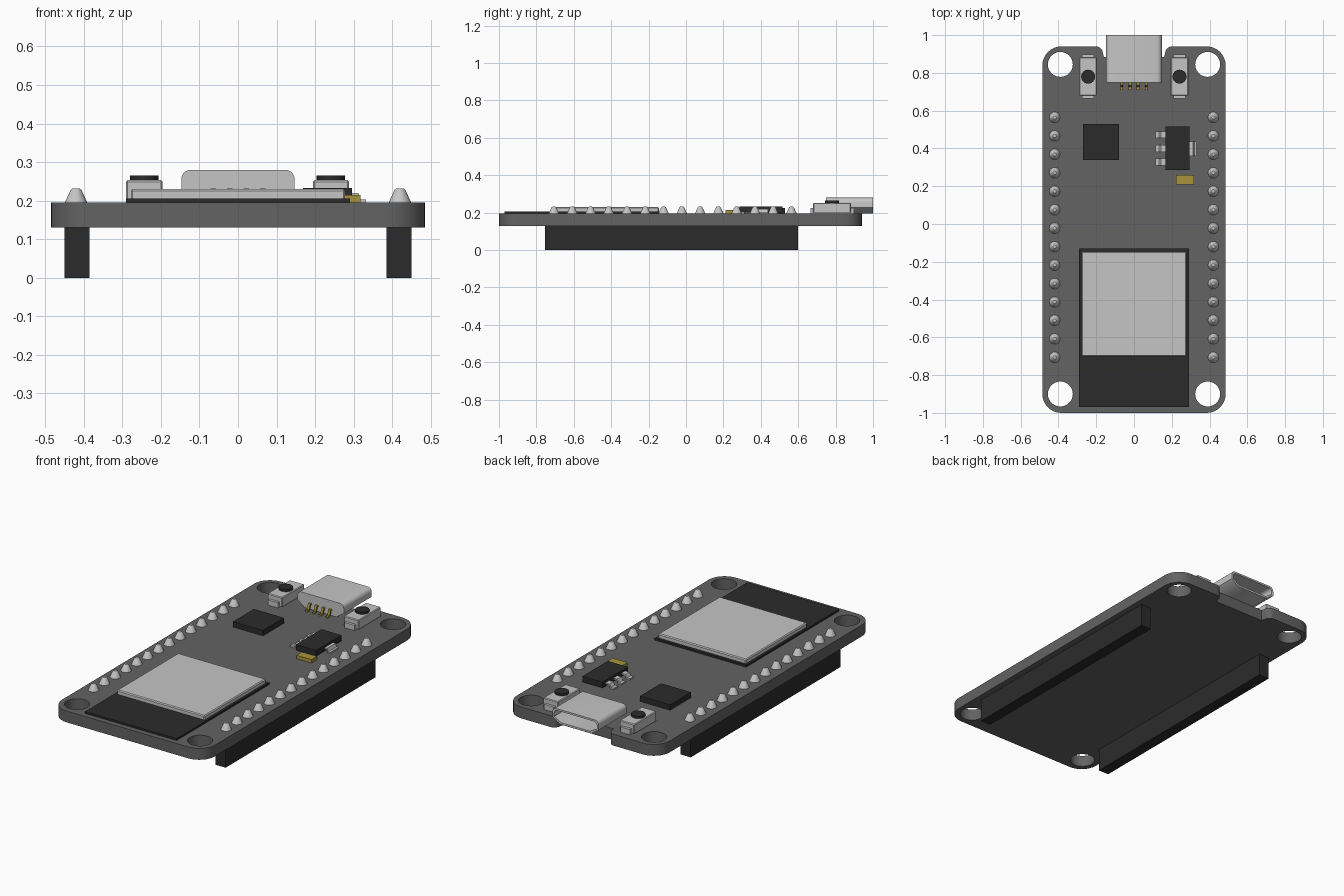
import bpy, bmesh, math
from mathutils import Vector

if "Cube" in bpy.data.objects:
    bpy.data.objects.remove(bpy.data.objects["Cube"])


def material(name, r, g, b):
    m = bpy.data.materials.new(name)
    m.diffuse_color = (r, g, b, 1)
    m.use_nodes = True
    m.node_tree.nodes["Principled BSDF"].inputs["Base Color"].default_value = m.diffuse_color
    return m


BOARD = material("board grey", 0.125, 0.125, 0.125)
METAL = material("light metal", 0.56, 0.56, 0.56)
DARK = material("dark plastic", 0.024, 0.024, 0.024)
GOLD = material("gold", 0.40, 0.29, 0.045)
TOP = 0.195  # upper surface of the board


def finish(bm, name, mat, smooth=False):
    bmesh.ops.recalc_face_normals(bm, faces=bm.faces)
    me = bpy.data.meshes.new(name)
    bm.to_mesh(me)
    bm.free()
    return link(me, name, mat, smooth)


def link(me, name, mat, smooth=False):
    me.materials.clear()
    me.materials.append(mat)
    ob = bpy.data.objects.new(name, me)
    bpy.context.collection.objects.link(ob)
    if smooth:
        bpy.ops.object.select_all(action='DESELECT')
        ob.select_set(True)
        bpy.context.view_layer.objects.active = ob
        bpy.ops.object.shade_smooth_by_angle(angle=math.radians(35))
    return ob


def box(name, mat, x0, x1, y0, y1, z0, z1, bevel=0):
    bm = bmesh.new()
    bmesh.ops.create_cube(bm, size=1)
    for v in bm.verts:
        v.co = Vector((x1 if v.co.x > 0 else x0, y1 if v.co.y > 0 else y0,
                       z1 if v.co.z > 0 else z0))
    if bevel:
        edges = [e for e in bm.edges if any(v.co.z > z0 + 1e-5 for v in e.verts)]
        bmesh.ops.bevel(bm, geom=edges, offset=bevel, segments=1, affect='EDGES')
    return finish(bm, name, mat)


def prism(name, mat, points, offset):
    """Extrude a closed 3D outline along an offset."""
    bm = bmesh.new()
    f = bm.faces.new([bm.verts.new(p) for p in points])
    r = bmesh.ops.extrude_face_region(bm, geom=[f])
    bmesh.ops.translate(bm, vec=offset, verts=[v for v in r["geom"] if isinstance(v, bmesh.types.BMVert)])
    return finish(bm, name, mat)


def lathe(name, mat, x, y, profile, sides):
    """Round part from (radius, z) rings with a closed top and bottom."""
    bm = bmesh.new()
    rings = [[bm.verts.new((x + r * math.cos(a), y + r * math.sin(a), z))
              for a in [math.tau * i / sides for i in range(sides)]] for r, z in profile]
    for lo, hi in zip(rings, rings[1:]):
        for i in range(sides):
            j = (i + 1) % sides
            bm.faces.new((lo[i], lo[j], hi[j], hi[i]))
    bm.faces.new(rings[0])
    bm.faces.new(rings[-1])
    return finish(bm, name, mat, True)


def arc(cx, cy, r, a0, a1, n):
    return [(cx + r * math.cos(math.radians(a0 + (a1 - a0) * i / n)),
             cy + r * math.sin(math.radians(a0 + (a1 - a0) * i / n))) for i in range(n + 1)]


# Board: rounded outline with a connector notch and four holes
half = arc(0.385, -0.9, 0.1, -90, 0, 8) + arc(0.385, 0.84, 0.1, 0, 90, 8)
half += arc(0.20, 0.905, 0.035, 90, 180, 5) + [(0.16, 0.885)]
loops = [half + [(-x, y) for x, y in reversed(half)]]
for sx in (-1, 1):
    for hy in (-0.9, 0.845):
        loops.append(arc(sx * 0.39, hy, 0.066, 0, 348.75, 31))
cu = bpy.data.curves.new("board_outline", 'CURVE')
cu.dimensions = '2D'
cu.fill_mode = 'BOTH'
cu.extrude = 0.0325
for loop in loops:
    s = cu.splines.new('POLY')
    s.points.add(len(loop) - 1)
    for p, (x, y) in zip(s.points, loop):
        p.co = (x, y, 0, 1)
    s.use_cyclic_u = True
tmp = bpy.data.objects.new("board_outline", cu)
bpy.context.collection.objects.link(tmp)
deps = bpy.context.evaluated_depsgraph_get()
me = bpy.data.meshes.new_from_object(tmp.evaluated_get(deps))
bpy.data.objects.remove(tmp)
bm = bmesh.new()
bm.from_mesh(me)
bmesh.ops.remove_doubles(bm, verts=bm.verts, dist=1e-4)
bmesh.ops.translate(bm, vec=(0, 0, 0.1625), verts=bm.verts)
finish(bm, "board", BOARD, True)

# Header strips and solder cones
for side, sx in (("left", -1), ("right", 1)):
    xs = sorted((sx * 0.385, sx * 0.45))
    box(side + "_header", DARK, xs[0], xs[1], -0.755, 0.6, 0, 0.131)
    for i in range(14):
        lathe(f"{side}_solder_{i + 1}", METAL, sx * 0.42, 0.564 - i * 0.0977,
              [(0.03, TOP - 0.002), (0.014, 0.228), (0.009, 0.232)], 10)

# Radio module: dark base and metal shield
box("module_base", DARK, -0.29, 0.29, -0.97, -0.13, TOP - 0.002, 0.206)
box("module_shield", METAL, -0.278, 0.278, -0.70, -0.145, 0.205, 0.23, 0.005)

# Square chip
box("square_chip", DARK, -0.27, -0.08, 0.34, 0.53, TOP - 0.002, 0.226)

# Regulator with stepped leads
box("regulator_body", DARK, 0.168, 0.295, 0.286, 0.515, 0.2, 0.233)
lead = [(0, 0.212), (0.025, 0.212), (0.035, 0.195), (0.058, 0.195),
        (0.058, 0.203), (0.04, 0.203), (0.03, 0.22), (0, 0.22)]
for i, y in enumerate((0.328, 0.4, 0.472)):
    prism(f"regulator_lead_{i + 1}", METAL, [(0.172 - d, y - 0.018, z) for d, z in lead], (0, 0.036, 0))
prism("regulator_tab", METAL, [(0.291 + d * 0.7, 0.36, z) for d, z in lead], (0, 0.078, 0))

# Small capacitor
box("capacitor", GOLD, 0.223, 0.318, 0.21, 0.26, TOP - 0.002, 0.215)

# Push buttons
for side, cx in (("left", -0.243), ("right", 0.241)):
    box(side + "_button_tabs", METAL, cx - 0.031, cx + 0.031, 0.665, 0.897, TOP - 0.002, 0.225)
    box(side + "_button_body", METAL, cx - 0.047, cx + 0.047, 0.68, 0.882, 0.2, 0.253, 0.004)
    lathe(side + "_button_cap", DARK, cx, 0.78, [(0.037, 0.25), (0.037, 0.265)], 24)

# Connector shell: hollow, open at the back
hp = [(0.10, 0.196), (0.147, 0.228)] + arc(0.122, 0.255, 0.025, 0, 90, 5)
outer = hp + [(-x, z) for x, z in reversed(hp)]
inner = [(x * 0.92, 0.239 + (z - 0.239) * 0.75) for x, z in outer]
bm = bmesh.new()
rings = [[bm.verts.new((x, y, z)) for x, z in pts]
         for pts, y in ((outer, 0.748), (outer, 1.0), (inner, 1.0), (inner, 0.765))]
n = len(outer)
for a, b in zip(rings, rings[1:]):
    for i in range(n):
        j = (i + 1) % n
        bm.faces.new((a[i], a[j], b[j], b[i]))
bm.faces.new(rings[0])
bm.faces.new(rings[-1])
finish(bm, "connector_shell", METAL, True)

# Gold connector pins, bent down to the board
pin = [(0.80, 0.232), (0.735, 0.232), (0.725, 0.203), (0.71, 0.203),
       (0.71, 0.195), (0.732, 0.195), (0.742, 0.222), (0.80, 0.222)]
for i in range(4):
    x = -0.0645 + i * 0.043
    prism(f"connector_pin_{i + 1}", GOLD, [(x - 0.007, y, z) for y, z in pin], (0.014, 0, 0))
